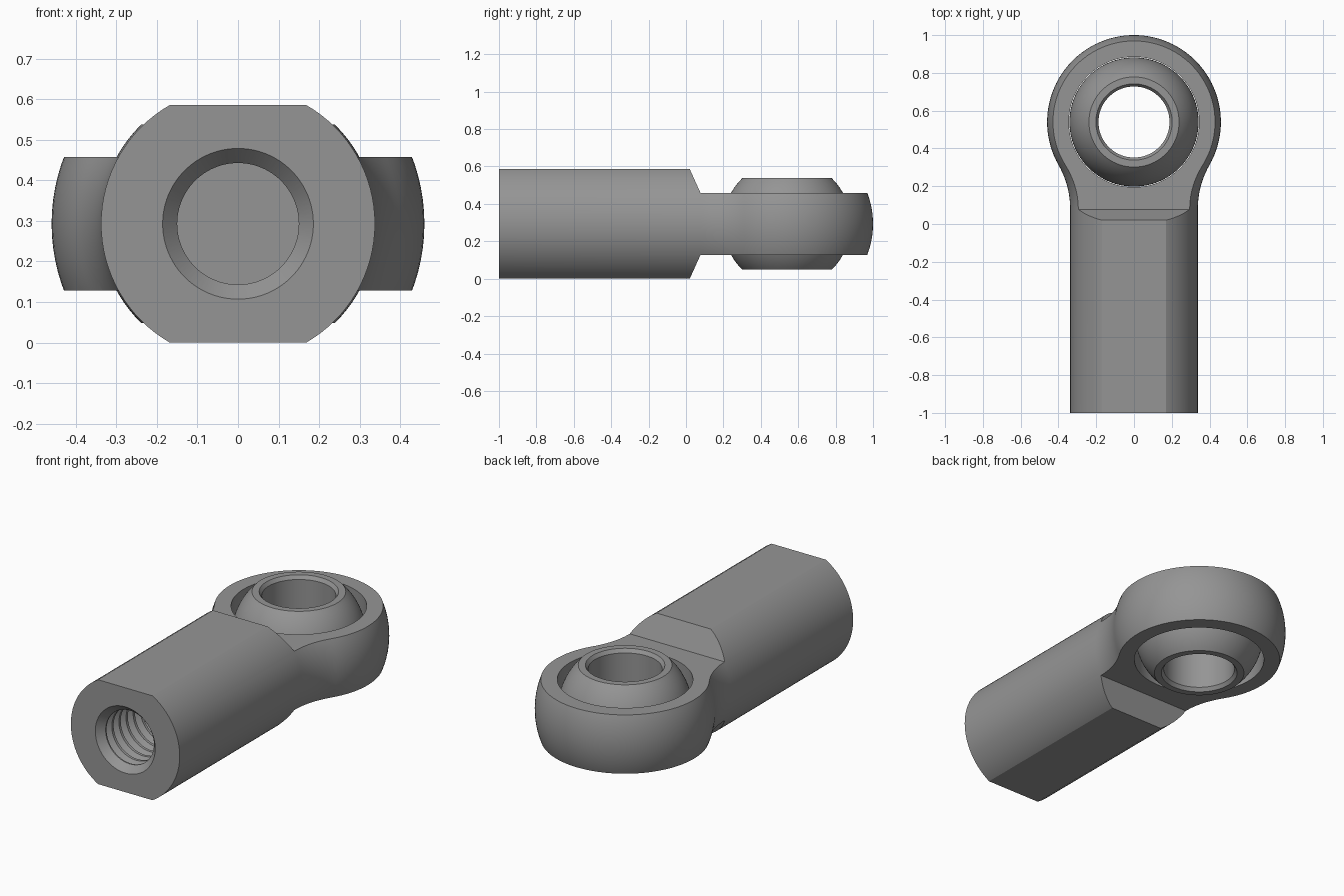
import bpy, bmesh, math
from mathutils import Matrix, Vector

if "Cube" in bpy.data.objects:
    bpy.data.objects.remove(bpy.data.objects["Cube"])

MID = 0.293        # height of the shared centre plane
EYE_Y = 0.54       # centre of the eye
SEG = 96

steel = bpy.data.materials.new("steel grey")
steel.diffuse_color = (0.30, 0.30, 0.30, 1)
steel.use_nodes = True
steel.node_tree.nodes["Principled BSDF"].inputs["Base Color"].default_value = steel.diffuse_color


def make_object(name, bm):
    bmesh.ops.remove_doubles(bm, verts=bm.verts, dist=1e-5)
    bmesh.ops.recalc_face_normals(bm, faces=bm.faces)
    mesh = bpy.data.meshes.new(name)
    bm.to_mesh(mesh)
    bm.free()
    mesh.materials.append(steel)
    obj = bpy.data.objects.new(name, mesh)
    bpy.context.collection.objects.link(obj)
    return obj


def lathe(name, profile, axis, centre, closed=False):
    """Spin (radius, distance along axis) points around the y or z axis."""
    bm = bmesh.new()
    side = Vector((1, 0, 0))
    verts = [bm.verts.new(Vector(centre) + side * r + Vector(axis) * d) for r, d in profile]
    pairs = list(zip(verts, verts[1:])) + ([(verts[-1], verts[0])] if closed else [])
    edges = [bm.edges.new(p) for p in pairs]
    bmesh.ops.spin(bm, geom=verts + edges, cent=centre, axis=axis,
                   angle=math.tau, steps=SEG, use_merge=True)
    return make_object(name, bm)


def arc(cx, cy, r, a0, a1, n):
    return [(cx + r * math.cos(math.radians(a0 + (a1 - a0) * i / n)),
             cy + r * math.sin(math.radians(a0 + (a1 - a0) * i / n))) for i in range(n + 1)]


def boolean(obj, cutter, operation):
    mod = obj.modifiers.new(operation.title(), 'BOOLEAN')
    mod.operation, mod.object, mod.solver = operation, cutter, 'EXACT'
    bpy.context.view_layer.objects.active = obj
    bpy.ops.object.modifier_apply(modifier=mod.name)
    bpy.data.objects.remove(cutter)


def smooth(obj):
    bpy.ops.object.select_all(action='DESELECT')
    obj.select_set(True)
    bpy.context.view_layer.objects.active = obj
    bpy.ops.object.shade_smooth_by_angle(angle=math.radians(20))


# Body: round shank, concave neck and spherical head in one turned profile
R_SHANK, R_HEAD, R_NECK, NECK_Y = 0.338, 0.46, 0.468, 0.08
neck_x = R_SHANK + R_NECK
meet = math.degrees(math.atan2(NECK_Y - EYE_Y, neck_x))
profile = [(0, -1), (R_SHANK, -1)]
profile += arc(neck_x, NECK_Y, R_NECK, 180, 180 + meet, 12)
profile += arc(0, EYE_Y, R_HEAD, meet, 90, 36)[1:-1] + [(0, EYE_Y + R_HEAD)]
body = lathe("rod_end_body", profile, (0, 1, 0), (0, 0, MID))

# Wrench flats, slopes and flat eye faces, trimmed by one side outline
half = [(-1.1, 0.293), (0.02, 0.293), (0.078, 0.165), (1.1, 0.165)]
outline = half + [(y, -z) for y, z in reversed(half)]
bm = bmesh.new()
face = bm.faces.new([bm.verts.new((-0.6, y, MID + z)) for y, z in outline])
ext = bmesh.ops.extrude_face_region(bm, geom=[face])
bmesh.ops.translate(bm, vec=(1.2, 0, 0),
                    verts=[v for v in ext["geom"] if isinstance(v, bmesh.types.BMVert)])
boolean(body, make_object("side_trim", bm), 'INTERSECT')

# Eye hole
boolean(body, lathe("eye_cutter", [(0, -0.4), (0.345, -0.4), (0.345, 0.4), (0, 0.4)],
                    (0, 0, 1), (0, EYE_Y, MID)), 'DIFFERENCE')

# Threaded blind hole with chamfered mouth
MINOR, MAJOR, PITCH, START, TURNS = 0.15, 0.175, 0.063, -0.96, 11
thread = [(0, -1.05), (0.186, -1.05), (0.186, -1.0), (MINOR, START)]
for i in range(TURNS):
    y = START + i * PITCH
    thread += [(MINOR, y + 0.008), (MAJOR, y + 0.028), (MAJOR, y + 0.035), (MINOR, y + 0.055)]
end = START + TURNS * PITCH
thread += [(MINOR, end + 0.05), (0, end + 0.05)]
boolean(body, lathe("thread_cutter", thread, (0, 1, 0), (0, 0, MID)), 'DIFFERENCE')
smooth(body)

# Swivel ball with flat ends and a chamfered bore
R_BALL, H_BALL = 0.342, 0.245
tilt = math.degrees(math.asin(H_BALL / R_BALL))
ring = arc(0, 0, R_BALL, -tilt, tilt, 24)
ring += [(0.202, H_BALL), (0.188, H_BALL - 0.02), (0.188, 0.02 - H_BALL), (0.202, -H_BALL)]
ball = lathe("swivel_ball", ring, (0, 0, 1), (0, EYE_Y, MID), closed=True)
smooth(ball)
